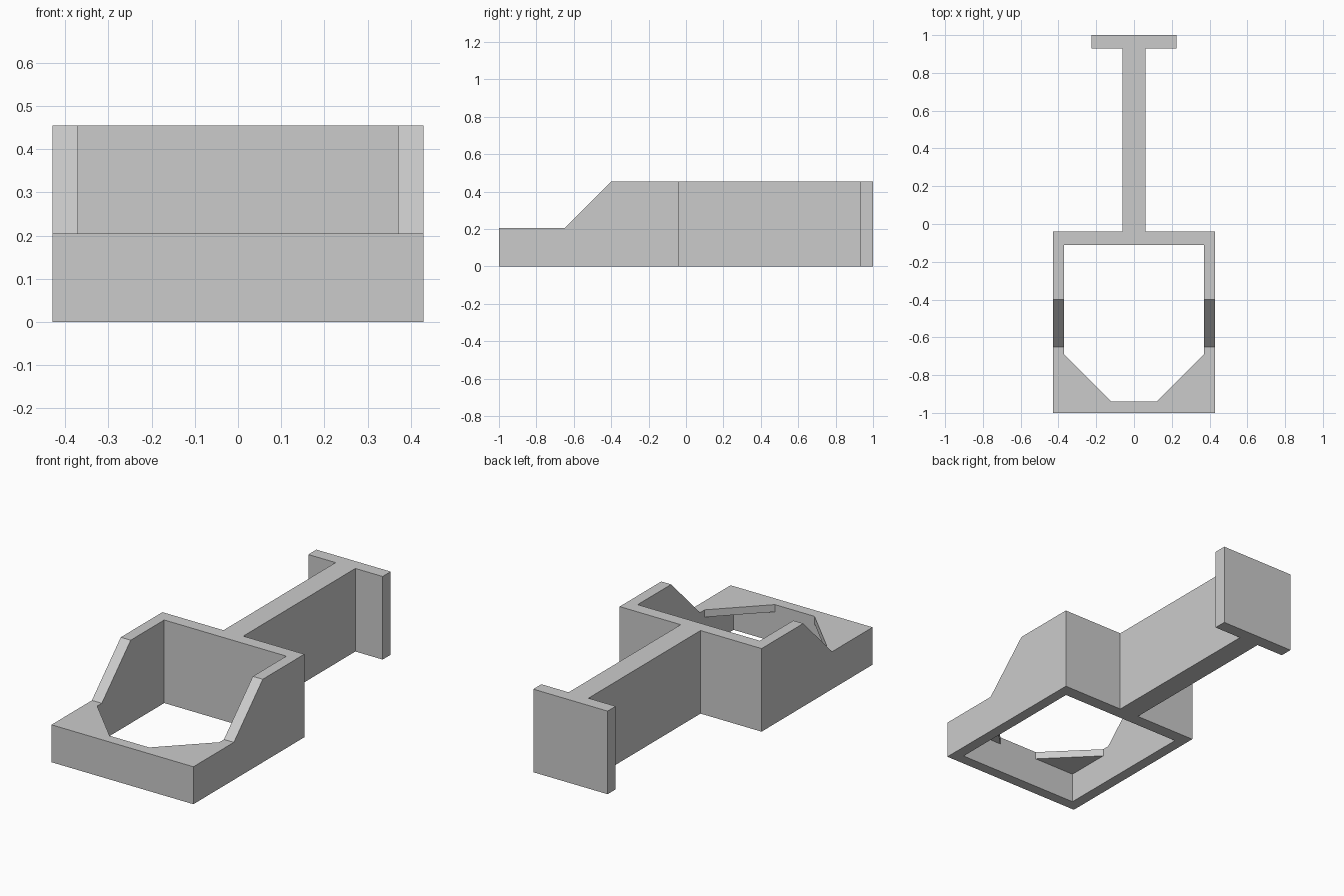
import bpy
import bmesh

if "Cube" in bpy.data.objects:
    bpy.data.objects.remove(bpy.data.objects["Cube"], do_unlink=True)

HEIGHT, RIM = 0.455, 0.205
LEDGE = 0.165                    # underside of the corner gussets
HALF, INNER = 0.43, 0.37         # outer and inner half width of the frame
BACK, BACK_IN, FRONT_IN = -0.04, -0.11, -0.94

grey = bpy.data.materials.new("plain grey")
grey.use_nodes = True
grey.diffuse_color = (0.6, 0.6, 0.6, 1)
grey.node_tree.nodes["Principled BSDF"].inputs["Base Color"].default_value = (0.6, 0.6, 0.6, 1)


def prism(name, points, start, depth):
    """Extrude a closed outline of 3D points along depth."""
    bm = bmesh.new()
    face = bm.faces.new([bm.verts.new([a + b for a, b in zip(p, start)]) for p in points])
    top = bmesh.ops.extrude_face_region(bm, geom=[face])["geom"]
    bmesh.ops.translate(bm, vec=depth, verts=[v for v in top if isinstance(v, bmesh.types.BMVert)])
    bmesh.ops.recalc_face_normals(bm, faces=bm.faces)
    mesh = bpy.data.meshes.new(name)
    bm.to_mesh(mesh)
    bm.free()
    mesh.materials.append(grey)
    obj = bpy.data.objects.new(name, mesh)
    bpy.context.collection.objects.link(obj)
    return obj


def mirrored(half):
    """Complete a plan outline from its +x half, listed front to back."""
    return [(x, y, 0) for x, y in half] + [(-x, y, 0) for x, y in reversed(half)]


# Body: frame, web and end plate in one plan outline
body = prism("frame_with_stem", mirrored([
    (HALF, -1), (HALF, BACK), (0.06, BACK), (0.06, 0.93), (0.225, 0.93), (0.225, 1)]),
    (0, 0, 0), (0, 0, HEIGHT))

# Low front with sloped shoulders
front_cut = prism("front_cutter", [
    (0, -1.2, RIM), (0, -0.65, RIM), (0, -0.40, HEIGHT), (0, -0.35, HEIGHT + 0.05),
    (0, -1.2, HEIGHT + 0.05)], (-0.6, 0, 0), (1.2, 0, 0))

# Pocket below the gussets, and chamfered opening through them
pocket_cut = prism("pocket_cutter", mirrored([(INNER, FRONT_IN), (INNER, BACK_IN)]),
                   (0, 0, -0.1), (0, 0, LEDGE + 0.1))
opening_cut = prism("opening_cutter", mirrored([
    (0.12, FRONT_IN), (INNER, -0.69), (INNER, BACK_IN)]), (0, 0, -0.2), (0, 0, 1))

cutters = [front_cut, pocket_cut, opening_cut]
for cutter in cutters:
    cutter.hide_render = True
    mod = body.modifiers.new(cutter.name, "BOOLEAN")
    mod.operation = "DIFFERENCE"
    mod.solver = "EXACT"
    mod.object = cutter

# Apply the cuts and discard the cutters
bpy.context.view_layer.update()
graph = bpy.context.evaluated_depsgraph_get()
result = bpy.data.meshes.new_from_object(body.evaluated_get(graph))
body.modifiers.clear()
body.data = result
for cutter in cutters:
    bpy.data.objects.remove(cutter, do_unlink=True)
